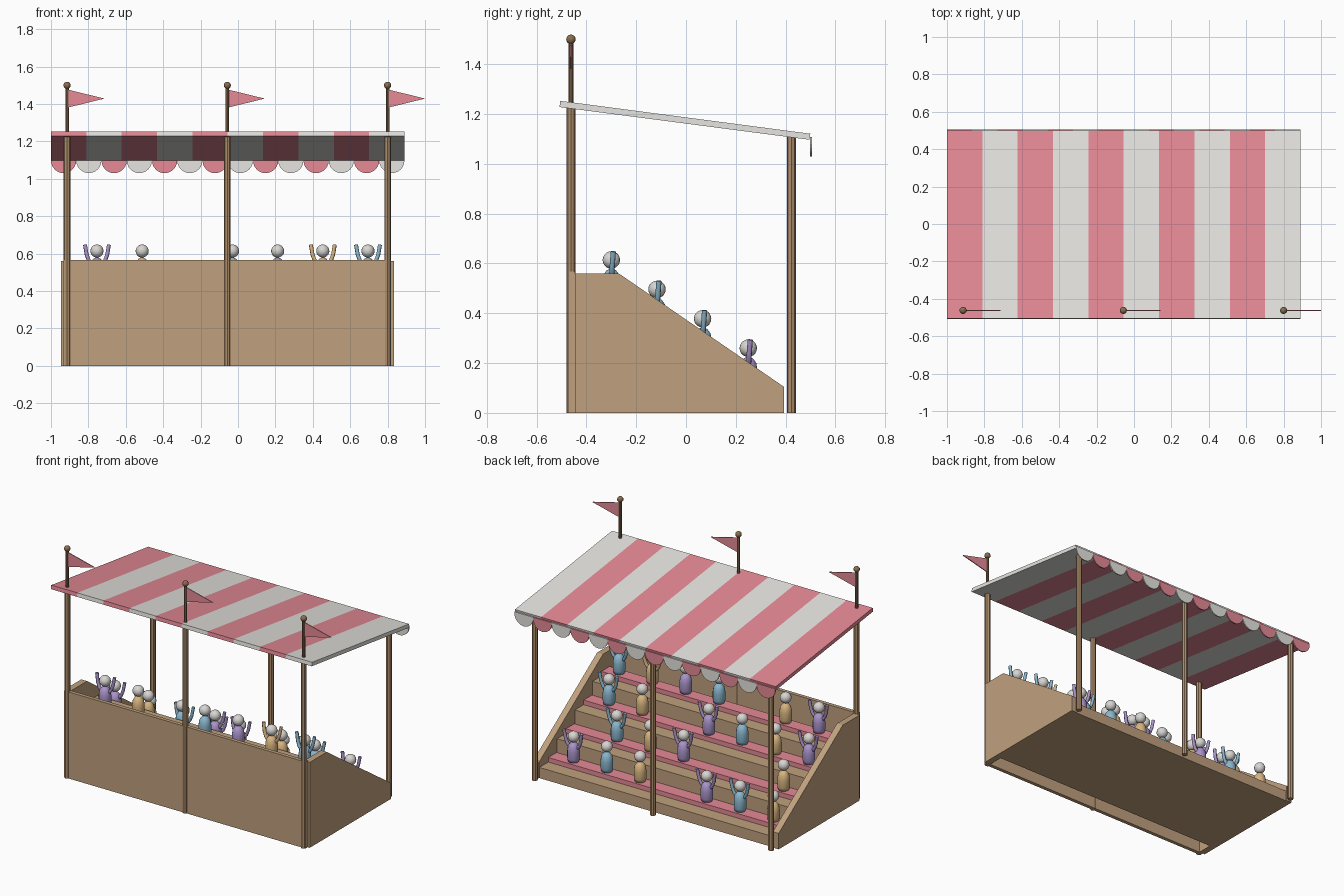
import bpy, bmesh, math
from mathutils import Matrix, Vector

cube = bpy.data.objects.get("Cube")
if cube:
    bpy.data.objects.remove(cube, do_unlink=True)


def material(name, *rgb):
    lin = [((c / 255 + 0.055) / 1.055) ** 2.4 for c in rgb] + [1]
    m = bpy.data.materials.new(name)
    m.use_nodes = True
    m.diffuse_color = lin
    m.node_tree.nodes["Principled BSDF"].inputs["Base Color"].default_value = lin
    return m


WOOD = material("panel wood", 192, 161, 126)
POLE = material("pole wood", 176, 143, 108)
DARK = material("flagpole wood", 138, 110, 80)
PINK = material("awning pink", 230, 138, 150)
WHITE = material("awning off white", 230, 229, 224)
SKIN = material("head grey", 216, 214, 210)
SHIRTS = {"p": material("shirt purple", 170, 148, 202),
          "b": material("shirt blue", 138, 182, 205),
          "t": material("shirt tan", 216, 180, 128)}

CX = -0.057            # centre line of the stand in x
HALF = 0.89            # half length of the stand
POLES_X = (-0.914, CX, 0.80)


def add(name, bm, *mats):
    bmesh.ops.recalc_face_normals(bm, faces=bm.faces)
    me = bpy.data.meshes.new(name)
    bm.to_mesh(me)
    bm.free()
    for m in mats:
        me.materials.append(m)
    return link(name, me)


def link(name, data, loc=(0, 0, 0)):
    ob = bpy.data.objects.new(name, data)
    ob.location = loc
    bpy.context.collection.objects.link(ob)
    return ob


def extrude(points, step):
    """Closed 3D outline pushed along a vector."""
    bm = bmesh.new()
    face = bm.faces.new([bm.verts.new(p) for p in points])
    res = bmesh.ops.extrude_face_region(bm, geom=[face], use_keep_orig=True)
    bmesh.ops.translate(bm, vec=step,
                        verts=[v for v in res["geom"] if isinstance(v, bmesh.types.BMVert)])
    return bm


def along_x(points, x0, x1):
    return extrude([(x0, y, z) for y, z in points], (x1 - x0, 0, 0))


def rect(y0, y1, z0, z1):
    return [(y0, z0), (y1, z0), (y1, z1), (y0, z1)]


def rod(name, x, y, z0, z1, r, mat, sides=8):
    bm = bmesh.new()
    bmesh.ops.create_cone(bm, cap_ends=True, segments=sides, radius1=r, radius2=r,
                          depth=z1 - z0, matrix=Matrix.Translation((x, y, (z0 + z1) / 2)))
    return add(name, bm, mat)


def smooth_ball(name, r, mat):
    bm = bmesh.new()
    bmesh.ops.create_uvsphere(bm, u_segments=16, v_segments=10, radius=r)
    for f in bm.faces:
        f.smooth = True
    ob = add(name, bm, mat)
    me = ob.data
    bpy.data.objects.remove(ob)
    return me


# Front panel and sloping side panels
add("front_panel", along_x(rect(-0.47, -0.446, 0, 0.567), CX - 0.875, CX + 0.875), WOOD)
side = [(-0.446, 0), (0.393, 0), (0.393, 0.105), (-0.27, 0.56), (-0.446, 0.56)]
inner = HALF - 0.042
for label, s in (("left", 1), ("right", -1)):
    add(label + "_side_panel", along_x(side, CX + s * inner, CX + s * HALF), WOOD)

# Solid steps, each with a plank seat at the back of its tread
ROWS, RISE, GOING = 4, 0.118, 0.1833
for i in range(ROWS):
    front, top = 0.388 - GOING * i, 0.07 + RISE * i
    add("seating_step", along_x(rect(front - GOING, front, 0, top),
                                CX - inner, CX + inner), WOOD)
    add("seat_plank", along_x(rect(front - 0.178, front - 0.092, top, top + 0.03),
                              CX - inner, CX + inner), PINK)

# Roof poles, flagpoles and pennants
finial = smooth_ball("finial", 0.019, DARK)
for x in POLES_X:
    rod("front_pole", x, -0.462, 0, 1.235, 0.018, POLE)
    rod("back_pole", x, 0.423, 0, 1.11, 0.018, POLE)
    rod("flagpole", x, -0.462, 1.23, 1.5, 0.0095, DARK)
    link("finial", finial, (x, -0.462, 1.5))
    pennant = [(x, -0.465, 1.478), (x, -0.465, 1.38), (x + 0.2, -0.465, 1.429)]
    add("pennant", extrude(pennant, (0, 0.006, 0)), PINK)

# Striped sloping roof
R0, R1, STRIPES = -1.0, 0.89, 10
width = (R1 - R0) / STRIPES
slope = [(-0.508, 1.228), (0.495, 1.097), (0.499, 1.121), (-0.505, 1.253)]
bm = along_x(slope, R0, R1)
for i in range(1, STRIPES):
    bmesh.ops.bisect_plane(bm, geom=bm.verts[:] + bm.edges[:] + bm.faces[:],
                           plane_co=(R0 + i * width, 0, 0), plane_no=(1, 0, 0))
for f in bm.faces:
    x = f.calc_center_median().x
    f.material_index = min(STRIPES - 1, max(0, int((x - R0) / width))) % 2
add("roof", bm, PINK, WHITE)

# Scalloped valance along the back edge of the roof
SCALLOPS = 14
w = (R1 - R0) / SCALLOPS
for i in range(SCALLOPS):
    c = R0 + (i + 0.5) * w
    arc = [(c + w / 2 * math.cos(a), 0.497, 1.098 - w / 2 * math.sin(a))
           for a in (math.pi * k / 12 for k in range(13))]
    outline = [(c + w / 2, 0.497, 1.108)] + arc + [(c - w / 2, 0.497, 1.108)]
    add("valance_scallop", extrude(outline, (0, 0.008, 0)), (PINK, WHITE)[i % 2])


# Spectators: round head, tapered body, some with raised arms
def body_mesh(mat):
    profile = [(0, -0.163), (0.032, -0.163), (0.038, -0.14), (0.038, -0.09),
               (0.033, -0.06), (0.02, -0.042), (0, -0.032)]
    bm = bmesh.new()
    verts = [bm.verts.new((r, 0, z)) for r, z in profile]
    edges = [bm.edges.new(p) for p in zip(verts, verts[1:])]
    bmesh.ops.spin(bm, geom=verts + edges, cent=(0, 0, 0), axis=(0, 0, 1),
                   angle=math.tau, steps=14, use_merge=True)
    bmesh.ops.remove_doubles(bm, verts=bm.verts, dist=0.0005)
    for f in bm.faces:
        f.smooth = True
    ob = add("body", bm, mat)
    me = ob.data
    bpy.data.objects.remove(ob)
    return me


def arms_curve(mat):
    cu = bpy.data.curves.new("raised_arms", "CURVE")
    cu.dimensions = "3D"
    cu.bevel_depth = 0.0105
    cu.bevel_resolution = 2
    cu.use_fill_caps = True
    for s in (1, -1):
        sp = cu.splines.new("POLY")
        path = [(0.022, 0, -0.075), (0.043, 0.002, -0.052), (0.055, 0.004, -0.02),
                (0.064, 0.008, 0.034)]
        sp.points.add(len(path) - 1)
        for pt, (x, y, z) in zip(sp.points, path):
            pt.co = (s * x, y, z, 1)
    cu.materials.append(mat)
    return cu


head = smooth_ball("head", 0.035, SKIN)
bodies = {k: body_mesh(m) for k, m in SHIRTS.items()}
arms = {k: arms_curve(m) for k, m in SHIRTS.items()}

# One letter per place, lowest row first; capitals raise their arms
crowd = ["Pbt.PBt", ".BtP..t", "Bt.PbtP", "BTpb.tP"]
for r, row in enumerate(crowd):
    shift = 0.0275 if r % 2 else -0.0275
    for i, who in enumerate(row):
        if who == ".":
            continue
        spot = Vector((CX + shift + (3 - i) * 0.2415, 0.25 - GOING * r, 0.26 + RISE * r))
        link("spectator_head", head, spot)
        link("spectator_body", bodies[who.lower()], spot)
        if who.isupper():
            link("spectator_arms", arms[who.lower()], spot)
